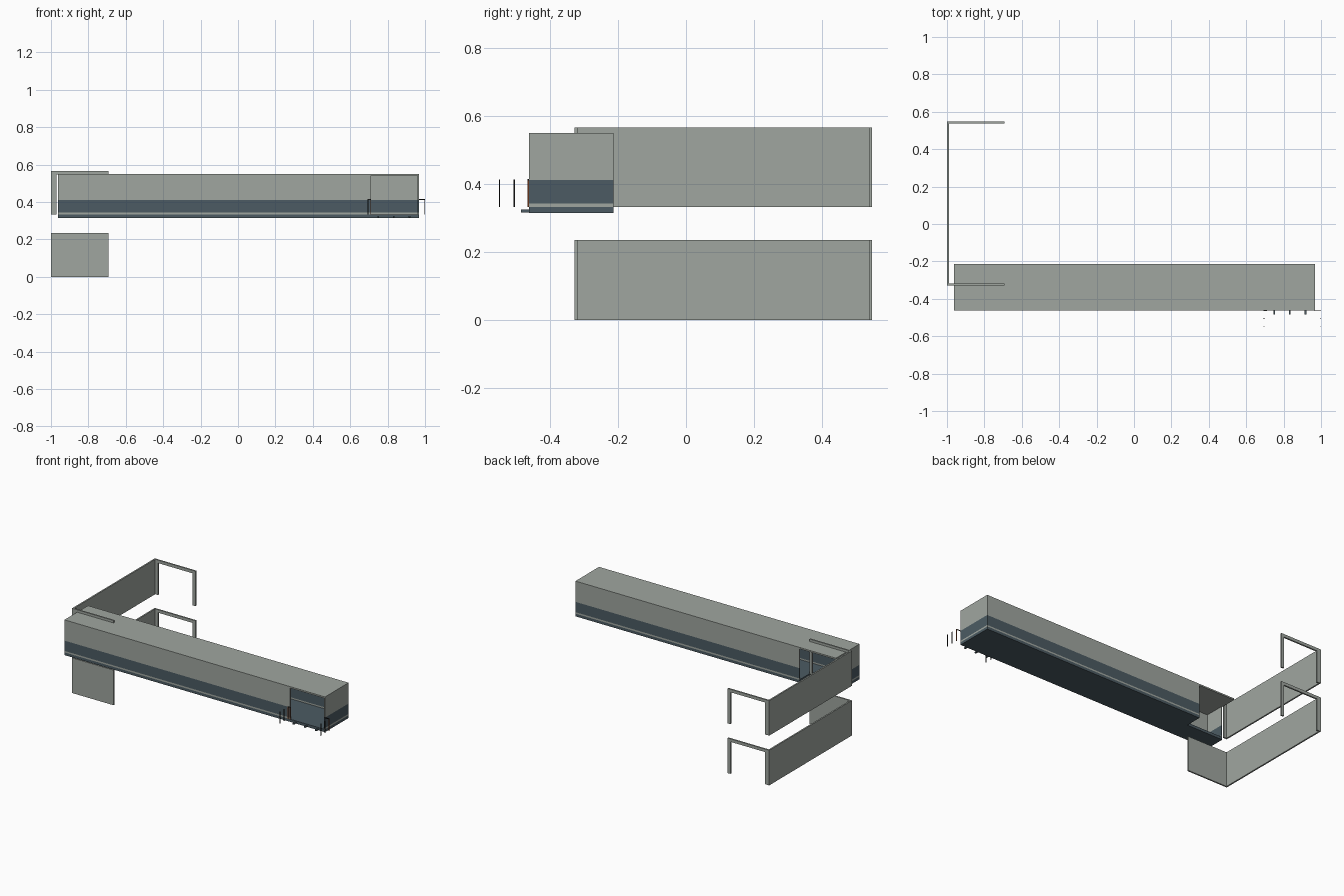
import bpy, bmesh
from mathutils import Vector

if "Cube" in bpy.data.objects:
    bpy.data.objects.remove(bpy.data.objects["Cube"])


def material(name, rgb):
    m = bpy.data.materials.new(name)
    m.diffuse_color = (*rgb, 1)
    m.use_nodes = True
    m.node_tree.nodes["Principled BSDF"].inputs["Base Color"].default_value = m.diffuse_color
    return m


GREY = material("warm_grey", (0.35, 0.38, 0.35))
BLUE = material("slate_blue", (0.072, 0.105, 0.125))
BLACK = material("black", (0.01, 0.01, 0.01))
ORANGE = material("rust_orange", (0.35, 0.09, 0.03))


def boxes(name, parts):
    """One object from boxes given as (material, x0, x1, y0, y1, z0, z1)."""
    bm = bmesh.new()
    mats = []
    for mat, x0, x1, y0, y1, z0, z1 in parts:
        if mat not in mats:
            mats.append(mat)
        lo, hi = Vector((x0, y0, z0)), Vector((x1, y1, z1))
        verts = bmesh.ops.create_cube(bm, size=1)["verts"]
        for v in verts:
            v.co = (lo + hi) / 2 + v.co * (hi - lo)
        for f in {f for v in verts for f in v.link_faces}:
            f.material_index = mats.index(mat)
    me = bpy.data.meshes.new(name)
    bm.to_mesh(me)
    bm.free()
    for mat in mats:
        me.materials.append(mat)
    ob = bpy.data.objects.new(name, me)
    bpy.context.collection.objects.link(ob)
    return ob


def banded_wall(name, x0, x1, y0, y1):
    """Wall with a grey sill, a blue band and a grey upper part."""
    bands = [(GREY, 0.333, 0.343), (BLUE, 0.343, 0.412), (GREY, 0.412, 0.541)]
    boxes(name, [(m, x0, x1, y0, y1, a, b) for m, a, b in bands])


# Main hall outline
L, R, F, B = -0.962, 0.968, -0.462, -0.213
T = 0.007
NOTCH_X, NOTCH_Y = -0.69, -0.325
DOOR0, DOOR1 = 0.71, 0.96

# Floor slab with its back left corner cut out
bm = bmesh.new()
outline = [(L, F), (R, F), (R, B), (NOTCH_X, B), (NOTCH_X, NOTCH_Y), (L, NOTCH_Y)]
face = bm.faces.new([bm.verts.new((x, y, 0.315)) for x, y in outline])
ext = bmesh.ops.extrude_face_region(bm, geom=[face])
for v in ext["geom"]:
    if isinstance(v, bmesh.types.BMVert):
        v.co.z = 0.333
bmesh.ops.recalc_face_normals(bm, faces=bm.faces)
me = bpy.data.meshes.new("floor_slab")
bm.to_mesh(me)
bm.free()
me.materials.append(BLUE)
bpy.context.collection.objects.link(bpy.data.objects.new("floor_slab", me))

# Hall walls and roof, open at the front doorway and the back left corner
banded_wall("front_wall", L, DOOR0, F, F + T)
banded_wall("door_jamb", DOOR1, R, F, F + T)
banded_wall("back_wall", NOTCH_X, R - T, B - T, B)
banded_wall("right_end_wall", R - T, R, F + T, B)
banded_wall("left_end_wall", L, L + T, F + T, NOTCH_Y)
boxes("roof", [(GREY, L, R, F, B, 0.541, 0.551)])

# Two storeys of U-shaped side walls
X0, X1, Y0, Y1, W, P = -1.0, -0.692, -0.328, 0.548, 0.01, 0.02


def door_frame(name, y, z0, z1):
    boxes(name, [
        (GREY, X0 + W, X0 + W + P, y, y + W, z0, z1 - P),
        (GREY, X1 - P, X1, y, y + W, z0, z1 - P),
        (GREY, X0 + W, X1, y, y + W, z1 - P, z1)])


for level, z0, z1 in (("lower", 0.0, 0.235), ("upper", 0.333, 0.567)):
    boxes(level + "_side_wall", [(GREY, X0, X0 + W, Y0, Y1, z0, z1)])
    door_frame(level + "_back_frame", Y1 - W, z0, z1)
    if level == "lower":
        boxes("lower_front_panel", [(GREY, X0 + W, X1, Y0, Y0 + W, z0, z1)])
    else:
        door_frame("upper_front_frame", Y0, z0, z1)

# Railing posts either side of the doorway
t = 0.002
for side, x, wall_x in (("left", 0.695, DOOR0), ("right", 0.998, 0.968)):
    for i, y in enumerate((-0.505, -0.549)):
        boxes(f"{side}_rail_post_{i + 1}",
              [(BLACK, x - t, x + t, y - t, y + t, 0.333, 0.413)])
    y = F - t
    a, b = sorted((x, wall_x))
    boxes(side + "_rail_bracket", [
        (ORANGE, x - t, x + t, y - t, y + t, 0.333, 0.411),
        (BLACK, a - t, b + t, y - t, y + t, 0.411, 0.415)])
boxes("left_rail_wall_post",
      [(ORANGE, DOOR0 - t, DOOR0 + t, F - 2 * t, F, 0.333, 0.411)])

# Step brackets below the doorway
for i in range(3):
    x = 0.75 + i * 0.083
    boxes(f"step_bracket_{i + 1}",
          [(BLUE, x - 0.005, x + 0.005, -0.485, F, 0.317, 0.325)])
